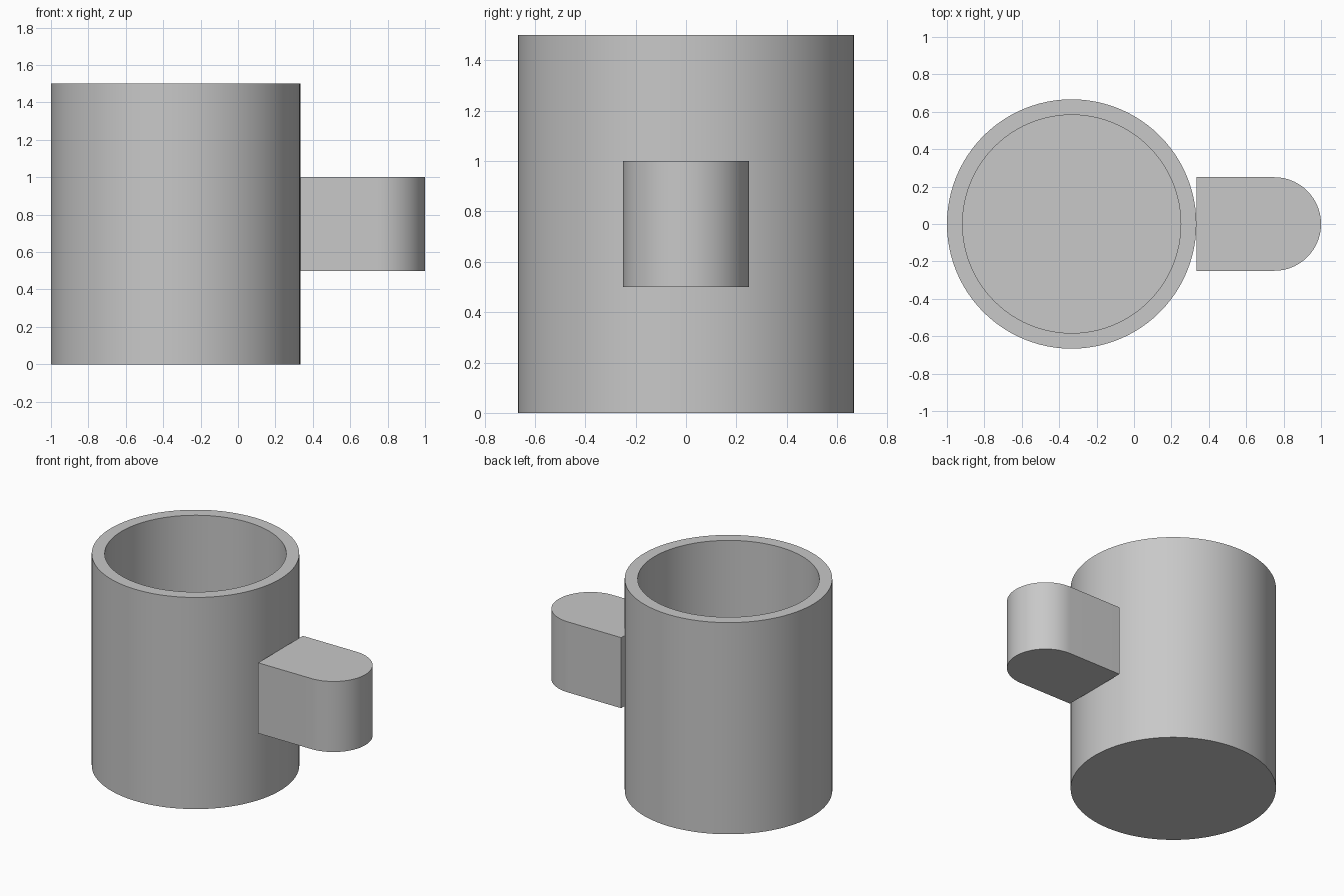
import bpy, bmesh
from math import pi, sin, cos

if "Cube" in bpy.data.objects:
    bpy.data.objects.remove(bpy.data.objects["Cube"], do_unlink=True)

# Single plain grey material
GREY = (0.58, 0.58, 0.58, 1)
grey = bpy.data.materials.new("plain_grey")
grey.use_nodes = True
grey.diffuse_color = GREY
grey.node_tree.nodes["Principled BSDF"].inputs["Base Color"].default_value = GREY

UNIT = 1 / 12            # wall thickness, all sizes are multiples of it
SEGMENTS = 96


def finish(bm, name):
    bmesh.ops.recalc_face_normals(bm, faces=bm.faces)
    mesh = bpy.data.meshes.new(name)
    bm.to_mesh(mesh)
    bm.free()
    mesh.materials.append(grey)
    obj = bpy.data.objects.new(name, mesh)
    bpy.context.collection.objects.link(obj)
    bpy.ops.object.select_all(action="DESELECT")
    obj.select_set(True)
    bpy.context.view_layer.objects.active = obj
    bpy.ops.object.shade_smooth_by_angle(angle=pi / 6)
    return obj


# Cup body: solid of revolution with a wall and a floor
bm = bmesh.new()
outer, inner, height = 8 * UNIT, 7 * UNIT, 18 * UNIT
profile = [(outer, 0), (outer, height), (inner, height), (inner, UNIT)]
rings = [[bm.verts.new((r * cos(2 * pi * i / SEGMENTS), r * sin(2 * pi * i / SEGMENTS), z))
          for i in range(SEGMENTS)] for r, z in profile]
for low, high in zip(rings, rings[1:]):
    for i in range(SEGMENTS):
        j = (i + 1) % SEGMENTS
        bm.faces.new((low[i], low[j], high[j], high[i]))
bm.faces.new(rings[0])
bm.faces.new(rings[-1])
body = finish(bm, "cup_body")
body.location.x = -4 * UNIT

# Handle: solid block with a half-round outer end, flat against the cup side
bm = bmesh.new()
radius, start, centre = 3 * UNIT, 4 * UNIT, 9 * UNIT
steps = SEGMENTS // 2
outline = [(start, -radius)]
outline += [(centre + radius * cos(a), radius * sin(a))
            for a in (pi * (k / steps - 0.5) for k in range(steps + 1))]
outline += [(start, radius)]
base = bm.faces.new([bm.verts.new((x, y, 6 * UNIT)) for x, y in outline])
top = bmesh.ops.extrude_face_region(bm, geom=[base])["geom"]
bmesh.ops.translate(bm, vec=(0, 0, 6 * UNIT),
                    verts=[v for v in top if isinstance(v, bmesh.types.BMVert)])
finish(bm, "handle")
